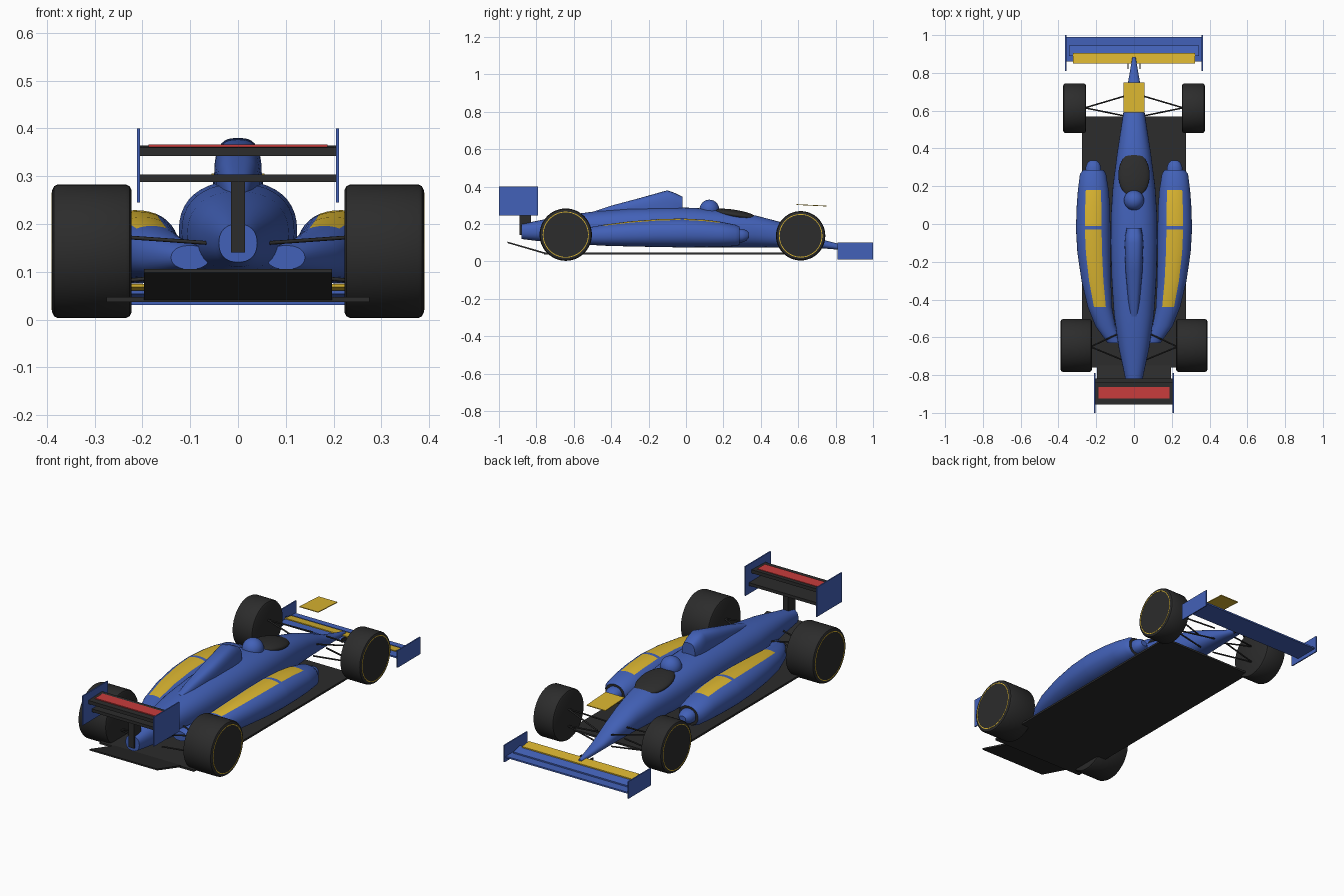
import bpy, bmesh, math
from mathutils import Vector

if "Cube" in bpy.data.objects:
    bpy.data.objects.remove(bpy.data.objects["Cube"])


def material(name, rgb):
    m = bpy.data.materials.new(name)
    m.diffuse_color = (*rgb, 1)
    m.use_nodes = True
    m.node_tree.nodes["Principled BSDF"].inputs["Base Color"].default_value = m.diffuse_color
    return m


BLUE = material("body blue", (0.055, 0.12, 0.48))
YELLOW = material("panel yellow", (0.70, 0.46, 0.03))
RED = material("wing red", (0.58, 0.045, 0.045))
BLACK = material("carbon black", (0.025, 0.025, 0.025))


def finish(name, bm, mats, smooth=None):
    bmesh.ops.recalc_face_normals(bm, faces=bm.faces[:])
    mesh = bpy.data.meshes.new(name)
    bm.to_mesh(mesh)
    bm.free()
    ob = bpy.data.objects.new(name, mesh)
    bpy.context.collection.objects.link(ob)
    for m in mats:
        mesh.materials.append(m)
    if smooth:
        bpy.ops.object.select_all(action='DESELECT')
        ob.select_set(True)
        bpy.context.view_layer.objects.active = ob
        bpy.ops.object.shade_smooth_by_angle(angle=math.radians(smooth))
    return ob


def box(name, x, y, z, mat):
    """Box from (min, max) ranges."""
    bm = bmesh.new()
    bmesh.ops.create_cube(bm, size=1)
    for v in bm.verts:
        for i, (a, b) in enumerate((x, y, z)):
            v.co[i] = a if v.co[i] < 0 else b
    return finish(name, bm, [mat])


def extrude_side(name, pts, hw, mat):
    """Side outline (y, z) extruded across the car."""
    bm = bmesh.new()
    rings = [[bm.verts.new((x, y, z)) for y, z in pts] for x in (-hw, hw)]
    bm.faces.new(rings[0])
    bm.faces.new(rings[1])
    for i in range(len(pts)):
        j = (i + 1) % len(pts)
        bm.faces.new((rings[0][i], rings[0][j], rings[1][j], rings[1][i]))
    return finish(name, bm, [mat])


def loft(name, stations, mats, n=2.2, segs=40, rule=None):
    """Superellipse sections: y, x min, x max, z min, z max."""
    bm = bmesh.new()
    rings = []
    for y, x0, x1, z0, z1 in stations:
        ring = []
        for k in range(segs):
            a = 2 * math.pi * k / segs
            s, c = math.sin(a), math.cos(a)
            px = math.copysign(abs(s) ** (2 / n), s)
            pz = math.copysign(abs(c) ** (2 / n), c)
            ring.append(bm.verts.new(((x0 + x1) / 2 + px * (x1 - x0) / 2, y,
                                      (z0 + z1) / 2 + pz * (z1 - z0) / 2)))
        rings.append(ring)
    for i, (a, b) in enumerate(zip(rings, rings[1:])):
        for k in range(segs):
            j = (k + 1) % segs
            f = bm.faces.new((a[k], a[j], b[j], b[k]))
            if rule:
                turn = min(k + 0.5, segs - k - 0.5) * 360 / segs
                y = (stations[i][0] + stations[i + 1][0]) / 2
                f.material_index = rule(turn, y)
    bm.faces.new(rings[0]).material_index = len(mats) - 1
    bm.faces.new(rings[-1])
    return finish(name, bm, mats, 40)


def ball(name, loc, scale, tilt, mat):
    bm = bmesh.new()
    bmesh.ops.create_uvsphere(bm, u_segments=32, v_segments=16, radius=1)
    ob = finish(name, bm, [mat], 60)
    ob.location, ob.scale, ob.rotation_euler = loc, scale, (tilt, 0, 0)
    return ob


def rod(name, a, b, r=0.004):
    a, b = Vector(a), Vector(b)
    bm = bmesh.new()
    bmesh.ops.create_cone(bm, cap_ends=True, segments=8, radius1=r, radius2=r, depth=(b - a).length)
    ob = finish(name, bm, [BLACK], 50)
    ob.location = (a + b) / 2
    ob.rotation_euler = (b - a).to_track_quat('Z', 'Y').to_euler()


def wheel(name, side, x0, x1, y, z, r):
    """Turned tyre with flush hub disc and thin yellow rim line."""
    e = 0.012
    prof = [(x0, 0), (x0, r - e), (x0 + 0.004, r - 0.004), (x0 + e, r), (x1 - e, r),
            (x1 - 0.004, r - 0.004), (x1, r - e), (x1, r * 0.88), (x1 + 0.001, r * 0.88),
            (x1 + 0.001, r * 0.85), (x1, r * 0.85), (x1, 0)]
    bm = bmesh.new()
    segs = 48
    rings = []
    for x, q in prof:
        count = segs if q else 1
        rings.append([bm.verts.new((side * x, y + q * math.cos(2 * math.pi * k / segs),
                                    z + q * math.sin(2 * math.pi * k / segs))) for k in range(count)])
    for i, (a, b) in enumerate(zip(rings, rings[1:])):
        for k in range(segs):
            j = (k + 1) % segs
            quad = [a[k % len(a)], a[j % len(a)], b[j % len(b)], b[k % len(b)]]
            f = bm.faces.new(list(dict.fromkeys(quad)))
            f.material_index = 1 if i in (7, 8, 9) else 0
    finish(name, bm, [BLACK, YELLOW], 35)


# Main body, tail to nose: y, half width, bottom, top
hull = [(-0.88, 0.040, 0.12, 0.20), (-0.80, 0.050, 0.11, 0.216), (-0.65, 0.082, 0.10, 0.246),
        (-0.48, 0.106, 0.09, 0.268), (-0.30, 0.118, 0.082, 0.284), (-0.10, 0.124, 0.078, 0.290),
        (0.05, 0.122, 0.076, 0.286), (0.20, 0.112, 0.075, 0.272), (0.37, 0.090, 0.075, 0.246),
        (0.50, 0.070, 0.075, 0.212), (0.62, 0.052, 0.073, 0.166), (0.73, 0.035, 0.070, 0.116),
        (0.80, 0.023, 0.064, 0.098), (0.885, 0.008, 0.058, 0.078)]
loft("main_body", [(y, -w, w, a, b) for y, w, a, b in hull], [BLUE], n=2.3)

# Engine air intake cover
cover = [(-0.49, 0.022, 0.20, 0.268), (-0.40, 0.032, 0.20, 0.298), (-0.25, 0.045, 0.20, 0.338),
         (-0.10, 0.050, 0.20, 0.380), (-0.06, 0.047, 0.20, 0.366), (-0.02, 0.038, 0.22, 0.346)]
loft("air_intake", [(y, -w, w, a, b) for y, w, a, b in cover], [BLUE], n=3)

# Cockpit opening and helmet
ball("cockpit", (0, 0.26, 0.250), (0.083, 0.122, 0.026), -0.16, BLACK)
ball("helmet", (0, 0.125, 0.277), (0.053, 0.053, 0.053), 0, BLUE)


# Sidepods with yellow top panels
def pod_rule(turn, y):
    on_panel = turn < 28 and -0.44 < y < 0.18 and not -0.03 < y < -0.01
    return 1 if on_panel else 0


pod = [(0.285, .160, .270, .088, .186), (0.265, .148, .286, .082, .196), (0.18, .134, .297, .077, .213),
       (0.10, .128, .303, .075, .223), (-0.01, .125, .307, .075, .229), (-0.03, .125, .307, .075, .229),
       (-0.15, .124, .300, .077, .226), (-0.30, .122, .278, .080, .214), (-0.44, .116, .245, .084, .196),
       (-0.54, .098, .205, .090, .178), (-0.63, .06, .14, .105, .155)]
lobe = [(0.26, 0.042, 0.100, 0.176), (0.30, 0.041, 0.102, 0.174), (0.322, 0.033, 0.110, 0.167),
        (0.336, 0.018, 0.125, 0.153)]
for s, tag in ((1, "right"), (-1, "left")):
    def side(a, b):
        return tuple(sorted((s * a, s * b)))
    loft("sidepod_" + tag, [(y, *side(i, o), a, b) for y, i, o, a, b in pod],
         [BLUE, YELLOW, BLACK], rule=pod_rule)
    loft("sidepod_tip_" + tag, [(y, *side(0.215 - w, 0.215 + w), a, b) for y, w, a, b in lobe], [BLUE])

    # Wheels
    wheel("front_wheel_" + tag, s, 0.254, 0.375, 0.613, 0.137, 0.132)
    wheel("rear_wheel_" + tag, s, 0.223, 0.389, -0.643, 0.143, 0.140)

    # Suspension arms, upper and lower
    for lvl, z0, z1 in (("upper", 0.150, 0.172), ("lower", 0.088, 0.082)):
        for end, y in (("a", 0.68), ("b", 0.57)):
            rod(f"front_{lvl}_arm_{end}_{tag}", (s * 0.04, y, z0 - 0.01), (s * 0.26, 0.615, z1))
        for end, y in (("a", -0.57), ("b", -0.72)):
            rod(f"rear_{lvl}_arm_{end}_{tag}", (s * 0.06, y, z0 + 0.01), (s * 0.23, -0.65, z1))

    # Wing end plates and nose pylons
    box("front_end_plate_" + tag, side(0.358, 0.364), (0.81, 1.0), (0.01, 0.10), BLUE)
    box("rear_end_plate_" + tag, side(0.205, 0.211), (-1.0, -0.79), (0.245, 0.40), BLUE)
    box("nose_pylon_" + tag, side(0.028, 0.034), (0.82, 0.87), (0.05, 0.07), BLACK)

# Front wing: main plane, middle slat, rear flap
box("front_wing_plane", (-0.36, 0.36), (0.86, 0.99), (0.030, 0.038), BLUE)
extrude_side("front_wing_slat", [(0.89, 0.054), (0.945, 0.040), (0.945, 0.047), (0.89, 0.061)], 0.345, BLUE)
extrude_side("front_wing_flap", [(0.85, 0.068), (0.905, 0.060), (0.905, 0.066), (0.85, 0.074)], 0.323, YELLOW)

# Rear wing: two planes, red top panel, pillar
extrude_side("rear_wing_upper", [(-0.955, 0.342), (-0.955, 0.360), (-0.84, 0.364), (-0.84, 0.346)], 0.206, BLACK)
box("rear_wing_panel", (-0.187, 0.187), (-0.925, -0.862), (0.358, 0.366), RED)
box("rear_wing_lower", (-0.206, 0.206), (-0.925, -0.818), (0.288, 0.304), BLACK)
box("rear_wing_pillar", (-0.015, 0.015), (-0.89, -0.83), (0.14, 0.295), BLACK)

# Floor and diffuser ramp
box("floor", (-0.275, 0.275), (-0.76, 0.57), (0.037, 0.047), BLACK)
extrude_side("diffuser", [(-0.75, 0.038), (-0.955, 0.098), (-0.955, 0.106), (-0.75, 0.047)], 0.197, BLACK)

# Floating plate above the nose
extrude_side("nose_plate", [(0.59, 0.302), (0.75, 0.294), (0.75, 0.298), (0.59, 0.306)], 0.055, YELLOW)
